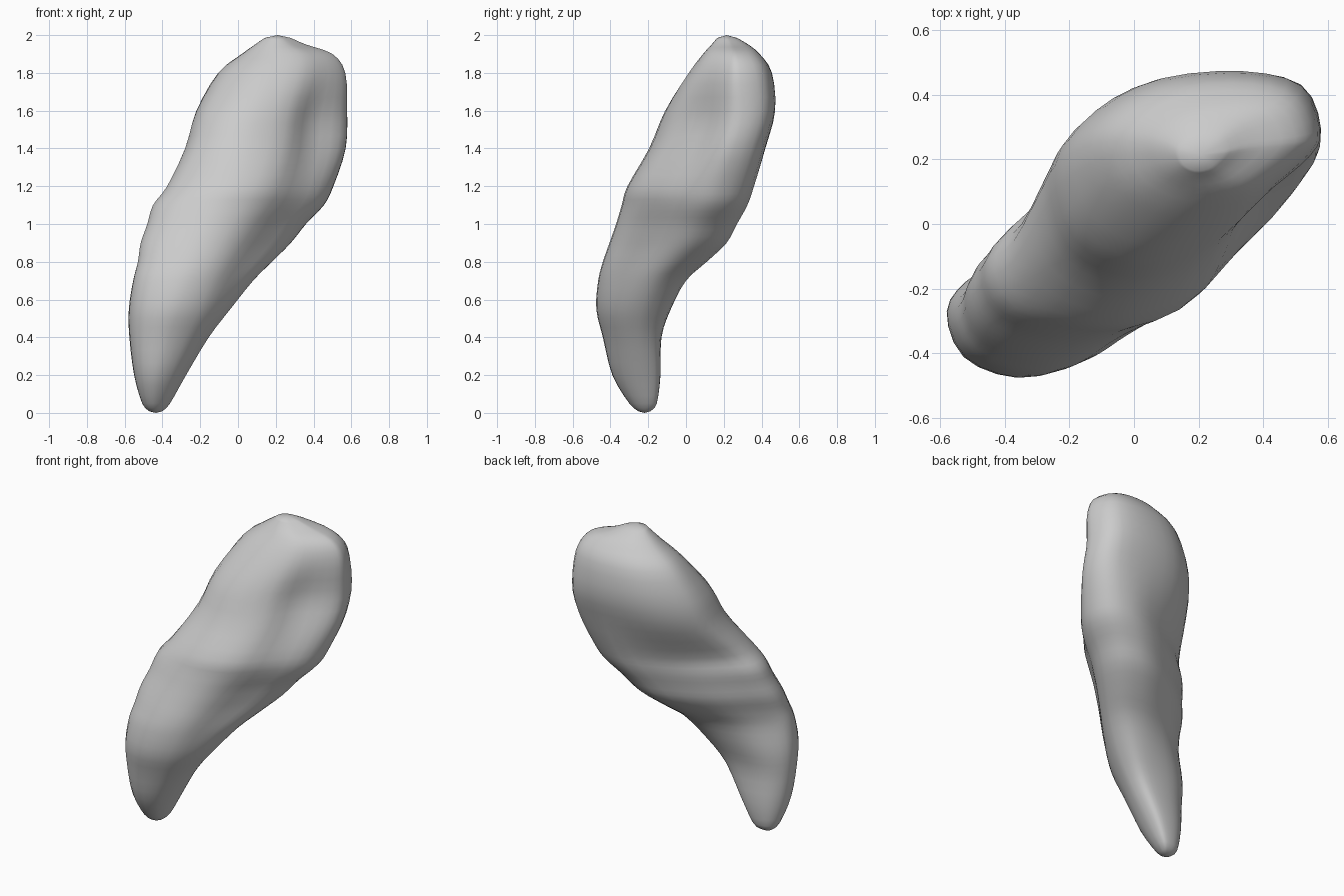
import bpy, bmesh

if "Cube" in bpy.data.objects:
    bpy.data.objects.remove(bpy.data.objects["Cube"])

# Body slices: z, left x, right x, front y, back y
ROWS = [
    (0.008, -0.468, -0.402, -0.25, -0.19), (0.05, -0.507, -0.36, -0.30, -0.155),
    (0.20, -0.55, -0.275, -0.39, -0.135), (0.40, -0.575, -0.155, -0.44, -0.13),
    (0.55, -0.578, -0.04, -0.475, -0.08), (0.70, -0.555, 0.08, -0.465, 0.0),
    (0.80, -0.53, 0.18, -0.44, 0.11), (0.90, -0.515, 0.28, -0.405, 0.215),
    (1.00, -0.48, 0.36, -0.37, 0.27), (1.10, -0.45, 0.455, -0.34, 0.325),
    (1.20, -0.375, 0.505, -0.31, 0.36), (1.40, -0.28, 0.57, -0.195, 0.42),
    (1.60, -0.22, 0.578, -0.11, 0.472), (1.80, -0.105, 0.568, 0.015, 0.455),
    (1.90, 0.02, 0.50, 0.09, 0.39), (1.95, 0.09, 0.36, 0.135, 0.33),
    (1.985, 0.14, 0.28, 0.165, 0.27),
]


def spline(pts, steps, closed):
    """Catmull-Rom resampling of a list of tuples."""
    n = len(pts)
    pick = (lambda i: pts[i % n]) if closed else (lambda i: pts[max(0, min(n - 1, i))])
    out = []
    for i in range(n if closed else n - 1):
        a, b, c, d = (pick(i + k) for k in (-1, 0, 1, 2))
        for s in range(steps):
            t = s / steps
            out.append(tuple(
                0.5 * (2 * q + (r - p) * t + (2 * p - 5 * q + 4 * r - w) * t * t
                       + (3 * q - p - 3 * r + w) * t ** 3)
                for p, q, r, w in zip(a, b, c, d)))
    if not closed:
        out.append(pts[-1])
    return out


# Unit outlines by height: left, front-left, front, ridge, hollow, corner,
# right, back-right, back, back-left, left-back
FOOT = [(-1, 0.1), (-0.8, -0.66), (-0.2, -1), (0.42, -0.78), (0.78, -0.36), (0.96, 0.08),
        (1, 0.45), (0.86, 0.88), (0.4, 1), (-0.28, 0.92), (-0.76, 0.62)]
WAIST = [(-1, -0.3), (-0.86, -0.78), (-0.3, -1), (0.22, -0.82), (0.62, -0.3), (0.91, 0.12),
         (1, 0.5), (0.86, 0.9), (0.42, 1), (-0.22, 0.66), (-0.7, 0.18)]
CHEST = [(-1, 0.08), (-0.87, -0.68), (-0.38, -1), (0.2, -0.77), (0.52, -0.24), (0.9, 0.13),
         (1, 0.45), (0.85, 0.88), (0.35, 1), (-0.28, 0.9), (-0.74, 0.58)]
HEAD = [(-1, 0.1), (-0.82, -0.6), (-0.32, -0.97), (0.25, -0.88), (0.64, -0.5), (0.93, -0.08),
        (1, 0.22), (0.83, 0.77), (0.4, 1), (-0.28, 0.95), (-0.76, 0.62)]
KEYS = [(0.42, FOOT), (0.9, WAIST), (1.1, WAIST), (1.5, CHEST), (1.88, HEAD)]


def section(z):
    """Blended outline at height z, scaled to the 0..1 box."""
    pts = KEYS[0][1] if z < KEYS[0][0] else KEYS[-1][1]
    for (z0, a), (z1, b) in zip(KEYS, KEYS[1:]):
        if z0 <= z < z1:
            t = (z - z0) / (z1 - z0)
            t = t * t * (3 - 2 * t)
            pts = [(p[0] + (q[0] - p[0]) * t, p[1] + (q[1] - p[1]) * t) for p, q in zip(a, b)]
    pts = spline(pts, 3, True)
    lo = [min(p[k] for p in pts) for k in (0, 1)]
    hi = [max(p[k] for p in pts) for k in (0, 1)]
    return [[(p[k] - lo[k]) / (hi[k] - lo[k]) for k in (0, 1)] for p in pts]


# Loft the slices into one curved, tapering body
bm = bmesh.new()
rings = []
for z, x0, x1, y0, y1 in spline(ROWS, 3, False):
    rings.append([bm.verts.new((x0 + (x1 - x0) * u, y0 + (y1 - y0) * v, z))
                  for u, v in section(z)])
n = len(rings[0])
for a, b in zip(rings, rings[1:]):
    for i in range(n):
        j = (i + 1) % n
        bm.faces.new((a[i], a[j], b[j], b[i]))

# Rounded tips
for ring, tip in ((rings[0], (-0.435, -0.22, 0)), (rings[-1], (0.21, 0.215, 2.0))):
    v = bm.verts.new(tip)
    for i in range(n):
        bm.faces.new((ring[i], ring[(i + 1) % n], v))
bmesh.ops.recalc_face_normals(bm, faces=bm.faces)
for f in bm.faces:
    f.smooth = True

mesh = bpy.data.meshes.new("curved_body")
bm.to_mesh(mesh)
bm.free()
bpy.context.collection.objects.link(bpy.data.objects.new("curved_body", mesh))
